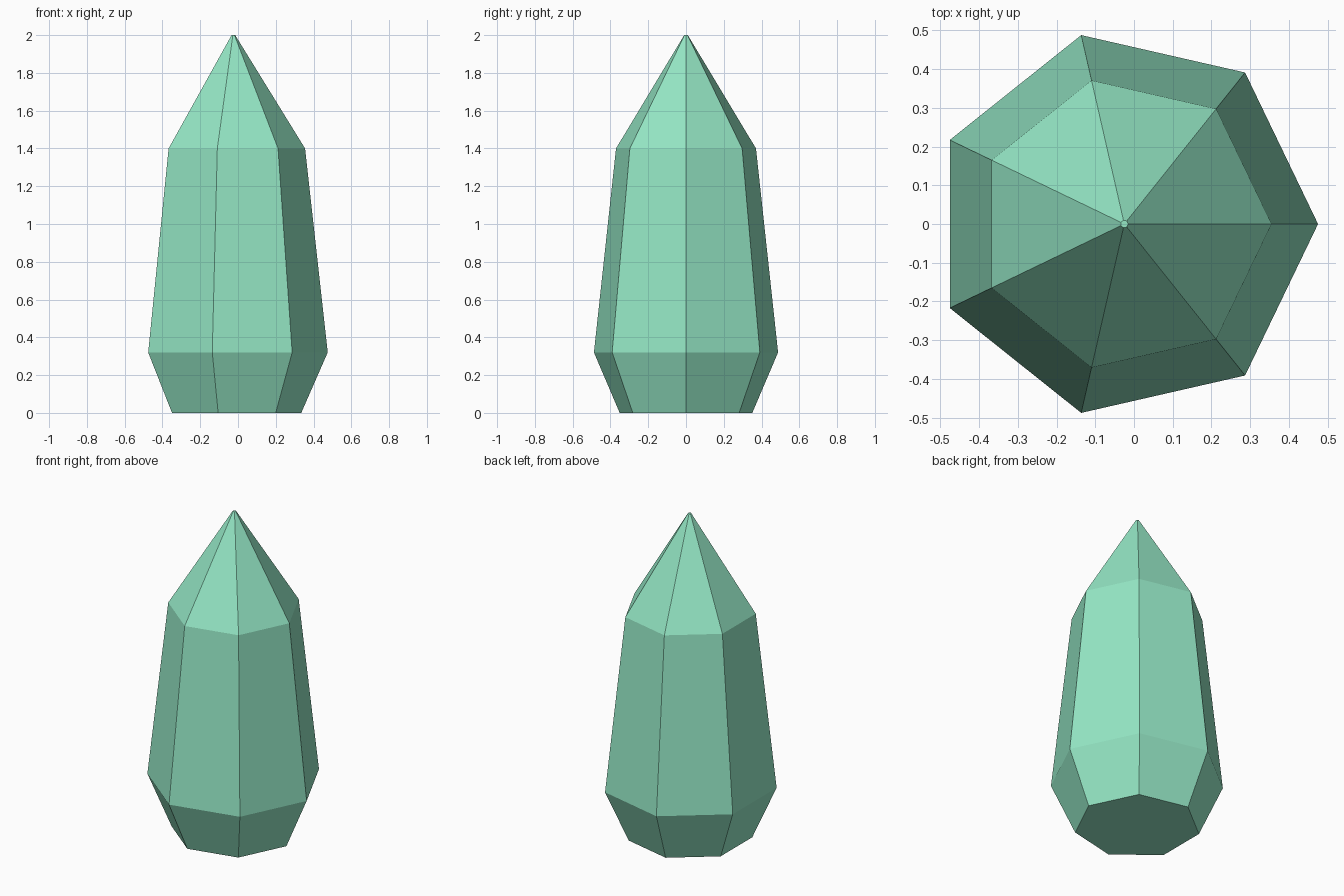
import bpy, bmesh
from math import cos, sin, tau

if "Cube" in bpy.data.objects:
    bpy.data.objects.remove(bpy.data.objects["Cube"])

SIDES = 7
CENTRE_X = -0.025
# (radius, height) profile: base, widest girdle, shoulder, blunt tip
PROFILE = [(0.36, 0.0), (0.50, 0.32), (0.38, 1.40), (0.01, 2.0)]

# Seven-sided crystal, lofted through the profile rings
bm = bmesh.new()
rings = [[bm.verts.new((CENTRE_X + r * cos(tau * i / SIDES), r * sin(tau * i / SIDES), z))
          for i in range(SIDES)] for r, z in PROFILE]
for low, high in zip(rings, rings[1:]):
    for i in range(SIDES):
        j = (i + 1) % SIDES
        bm.faces.new((low[i], low[j], high[j], high[i]))

# Base and tip caps
bm.faces.new(rings[0][::-1])
bm.faces.new(rings[-1])

mesh = bpy.data.meshes.new("crystal")
bm.to_mesh(mesh)
bm.free()
crystal = bpy.data.objects.new("crystal", mesh)
bpy.context.collection.objects.link(crystal)

# Mint green
mint = bpy.data.materials.new("mint_green")
mint.diffuse_color = (0.30, 0.80, 0.56, 1.0)
mint.use_nodes = True
mint.node_tree.nodes["Principled BSDF"].inputs["Base Color"].default_value = mint.diffuse_color
mesh.materials.append(mint)
